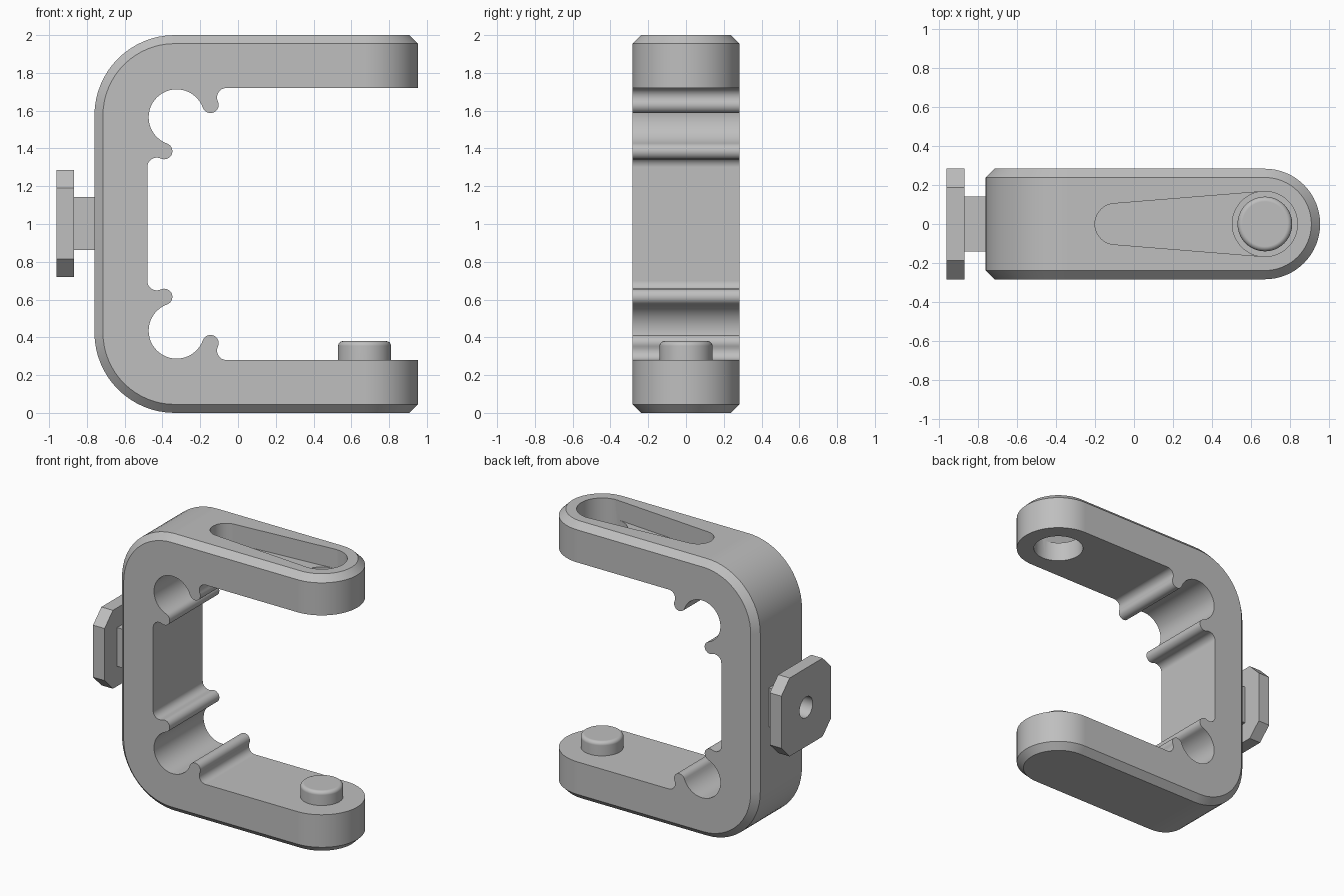
import bpy, bmesh, math

if "Cube" in bpy.data.objects:
    bpy.data.objects.remove(bpy.data.objects["Cube"])

grey = bpy.data.materials.new("plain_grey")
grey.diffuse_color = (0.52, 0.52, 0.52, 1)
grey.use_nodes = True
grey.node_tree.nodes["Principled BSDF"].inputs["Base Color"].default_value = grey.diffuse_color


def arc(c, r, a0, a1, n):
    """Points on an arc, angles in degrees."""
    return [(c[0] + r * math.cos(math.radians(a0 + (a1 - a0) * i / n)),
             c[1] + r * math.sin(math.radians(a0 + (a1 - a0) * i / n))) for i in range(n + 1)]


def finish(name, bm):
    bmesh.ops.recalc_face_normals(bm, faces=bm.faces)
    me = bpy.data.meshes.new(name)
    bm.to_mesh(me)
    bm.free()
    me.materials.append(grey)
    ob = bpy.data.objects.new(name, me)
    bpy.context.collection.objects.link(ob)
    return ob


def hull(name, pts):
    """Convex solid around a set of points."""
    bm = bmesh.new()
    for p in pts:
        bm.verts.new(p)
    bmesh.ops.remove_doubles(bm, verts=bm.verts, dist=1e-5)
    bmesh.ops.convex_hull(bm, input=bm.verts)
    bmesh.ops.delete(bm, geom=[v for v in bm.verts if not v.link_faces], context='VERTS')
    bmesh.ops.dissolve_limit(bm, angle_limit=math.radians(1), verts=bm.verts, edges=bm.edges)
    return finish(name, bm)


def prism_y(name, pts, half):
    """Front-view outline extruded along y."""
    bm = bmesh.new()
    f = bm.faces.new([bm.verts.new((x, -half, z)) for x, z in pts])
    bmesh.ops.remove_doubles(bm, verts=bm.verts, dist=1e-4)
    ext = bmesh.ops.extrude_face_region(bm, geom=list(bm.faces))
    bmesh.ops.translate(bm, vec=(0, 2 * half, 0),
                        verts=[g for g in ext["geom"] if isinstance(g, bmesh.types.BMVert)])
    return finish(name, bm)


def cut(ob, cutter):
    m = ob.modifiers.new("cut", 'BOOLEAN')
    m.object, m.operation, m.solver = cutter, 'DIFFERENCE', 'EXACT'
    bpy.context.view_layer.objects.active = ob
    bpy.ops.object.modifier_apply(modifier=m.name)


def ring(x, r, z, n=48):
    return [(a, b, z) for a, b in arc((x, 0), r, 0, 360, n)[:-1]]


# Outer block: rounded back corners, rounded arm ends, chamfered rim
W, CH, END = 0.283, 0.045, 0.67
block = []
for y, inset in ((W, CH), (W - CH, 0)):
    top = arc((-0.335, 1.575), 0.425 - inset, 180, 90, 16) + [(END, 2 - inset)]
    block += [(x, s * y, zz) for x, z in top for s in (-1, 1) for zz in (z, 2 - z)]
for z, r in ((0, W - CH), (CH, W), (2 - CH, W), (2, W - CH)):
    block += [(x, y, z) for x, y in arc((END, 0), r, -90, 90, 32)]
body = hull("clamp_body", block)

# Inner opening with a round pocket and two lips in each corner
C = (-0.325, 1.565)
R, LIP, FIL = 0.148, 0.043, 0.05
B = (C[0] + (R + LIP) * math.cos(math.radians(250)), C[1] + (R + LIP) * math.sin(math.radians(250)))
dx = B[0] - (-0.48 + FIL)
dz = math.sqrt((LIP + FIL) ** 2 - dx * dx)
F = (-0.48 + FIL, B[1] - dz)
a = math.degrees(math.atan2(dz, dx))
half = arc(F, FIL, 180, a, 8) + arc(B, LIP, 180 + a, 430, 16)[1:] + arc(C, R, 250, 135, 16)[1:]
upper = half + [(C[0] - (z - C[1]), C[1] - (x - C[0])) for x, z in reversed(half[:-1])]
lower = [(x, 2 - z) for x, z in reversed(upper)]
zt = upper[-1][1]
opening = prism_y("opening_cutter", lower + upper + [(1.3, zt), (1.3, 2 - zt)], 0.5)

# Tapered recess in the top arm, and the round hole through it
HR = 0.167
slot = hull("slot_cutter", [p for z in (1.86, 2.2) for p in ring(-0.095, 0.105, z) + ring(END, HR, z)])
hole = hull("hole_cutter", ring(END, HR, 1.5) + ring(END, HR, 1.9))
for c in (opening, slot, hole):
    cut(body, c)

# Locking knob with a rounded top on the lower arm
knob = ring(END, 0.14, 0.2)
for x, z in arc((0.115, 0.355), 0.025, 0, 90, 5):
    knob += ring(END, x, z)
knob = hull("locking_knob", knob)

# Back mount: square stem and corner-cut plate with a blind hole
stem = hull("mount_stem", [(x, y, z) for x in (-0.88, -0.74) for y in (-0.14, 0.14) for z in (0.862, 1.142)])
P, Q = 0.283, 0.188
plate = hull("mount_plate", [(x, s * u, 1.002 + t * v) for x in (-0.96, -0.868)
                             for u, v in ((P, Q), (Q, P)) for s in (-1, 1) for t in (-1, 1)])
bore = hull("bore_cutter", [(x, y, 1.002 + z) for x in (-1.1, -0.77)
                            for y, z in arc((0, 0), 0.075, 0, 360, 32)[:-1]])
cut(plate, bore)
cut(stem, bore)

for c in (opening, slot, hole, bore):
    bpy.data.objects.remove(c)

# Smooth curved walls, keep crisp edges
for ob in (body, knob, stem, plate):
    bpy.ops.object.select_all(action='DESELECT')
    ob.select_set(True)
    bpy.context.view_layer.objects.active = ob
    bpy.ops.object.shade_smooth_by_angle(angle=math.radians(25))
    m = ob.modifiers.new("flat_normals", 'WEIGHTED_NORMAL')
    m.keep_sharp = True
